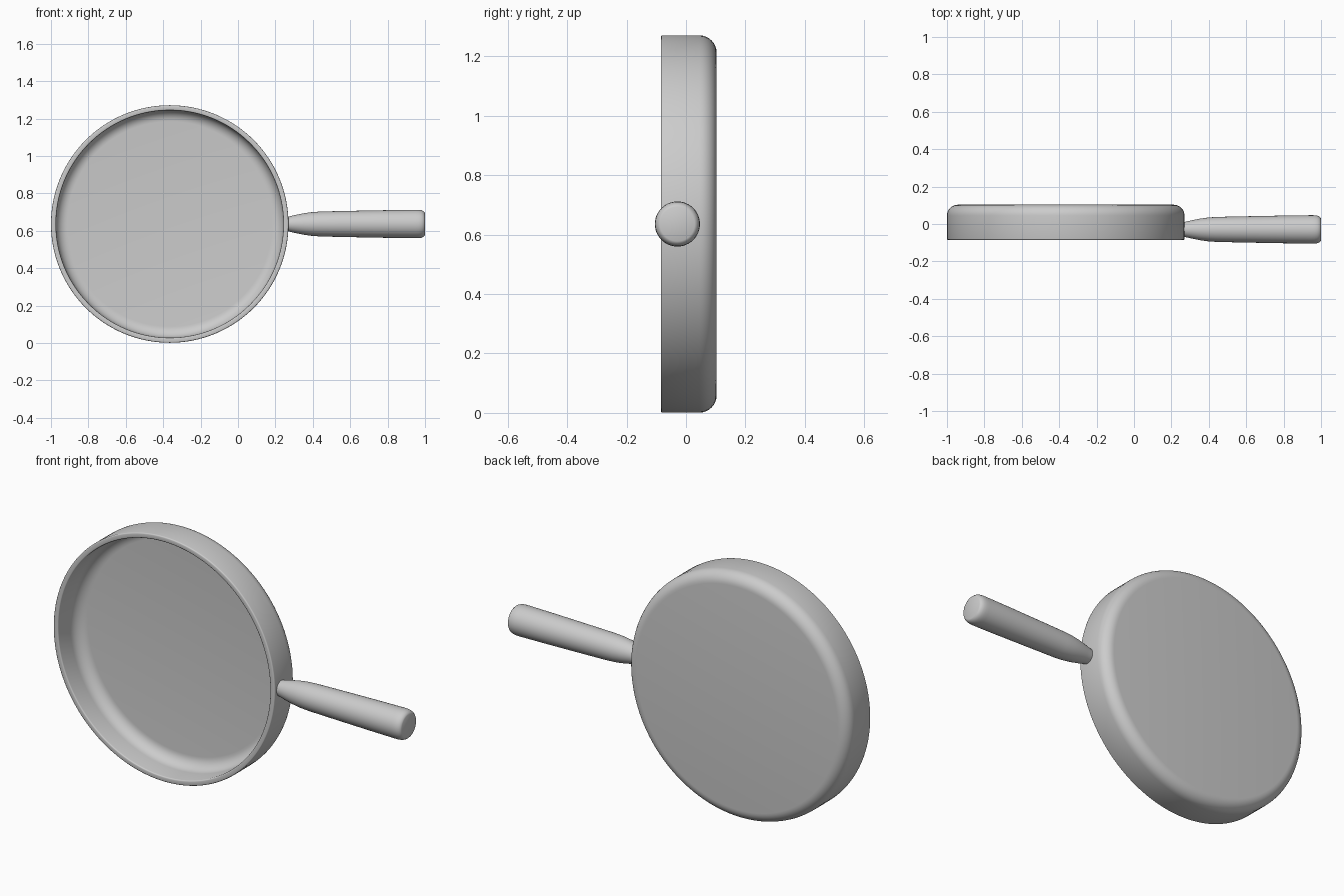
import bpy, math
from mathutils import Matrix, Vector

cube = bpy.data.objects.get("Cube")
if cube:
    bpy.data.objects.remove(cube, do_unlink=True)

metal = bpy.data.materials.new("grey_metal")
metal.use_nodes = True
GREY = (0.6, 0.6, 0.6, 1)
metal.diffuse_color = GREY
metal.node_tree.nodes["Principled BSDF"].inputs["Base Color"].default_value = GREY


def fillet(cx, cy, radius, start, end, steps=8):
    """Arc of (radius, height) profile points, angles in degrees."""
    angles = [math.radians(start + (end - start) * i / steps) for i in range(steps + 1)]
    return [(cx + radius * math.cos(a), cy + radius * math.sin(a)) for a in angles]


def lathe(name, profile, segments, matrix):
    """Spin a (radius, height) profile about local z; both ends are closed."""
    verts, faces, rings = [], [], []
    for r, h in profile:
        rings.append(len(verts))
        for i in range(segments):
            a = math.tau * i / segments
            verts.append((r * math.cos(a), r * math.sin(a), h))
    for low, high in zip(rings, rings[1:]):
        for i in range(segments):
            j = (i + 1) % segments
            faces.append((low + i, low + j, high + j, high + i))
    faces.append(tuple(reversed(range(segments))))
    faces.append(tuple(range(rings[-1], rings[-1] + segments)))
    mesh = bpy.data.meshes.new(name)
    mesh.from_pydata(verts, [], faces)
    mesh.transform(matrix)
    mesh.materials.append(metal)
    obj = bpy.data.objects.new(name, mesh)
    bpy.context.collection.objects.link(obj)
    bpy.ops.object.select_all(action="DESELECT")
    obj.select_set(True)
    bpy.context.view_layer.objects.active = obj
    bpy.ops.object.shade_smooth_by_angle(angle=math.radians(35))
    return obj


CENTRE_Z = 0.636

# Pan: outer base, rounded corner, wall, softened rim, inner wall and floor
# Local z runs from the base (back) to the open rim (front)
outer = fillet(0.577, 0.058, 0.058, -90, 0)
rim = fillet(0.629, 0.182, 0.006, 0, 90, 3) + fillet(0.614, 0.182, 0.006, 90, 180, 3)
inner = fillet(0.548, 0.09, 0.06, 0, -90)
to_front = Matrix.Translation((-0.365, 0.103, CENTRE_Z)) @ Matrix.Rotation(math.pi / 2, 4, "X")
lathe("pan", outer + rim + inner, 128, to_front)

# Handle: narrow neck swelling into a rounded grip
grip = [(0.038, 0.255), (0.041, 0.275), (0.049, 0.31), (0.058, 0.355),
        (0.064, 0.40), (0.067, 0.45), (0.071, 0.64), (0.074, 0.80), (0.076, 0.95)]
end = [(0.0757, 0.965), (0.074, 0.979), (0.070, 0.990), (0.064, 0.997), (0.058, 1.0)]
to_side = Matrix.Translation((0, -0.029, CENTRE_Z)) @ Matrix.Rotation(math.pi / 2, 4, "Y")
lathe("handle", grip + end, 48, to_side)
